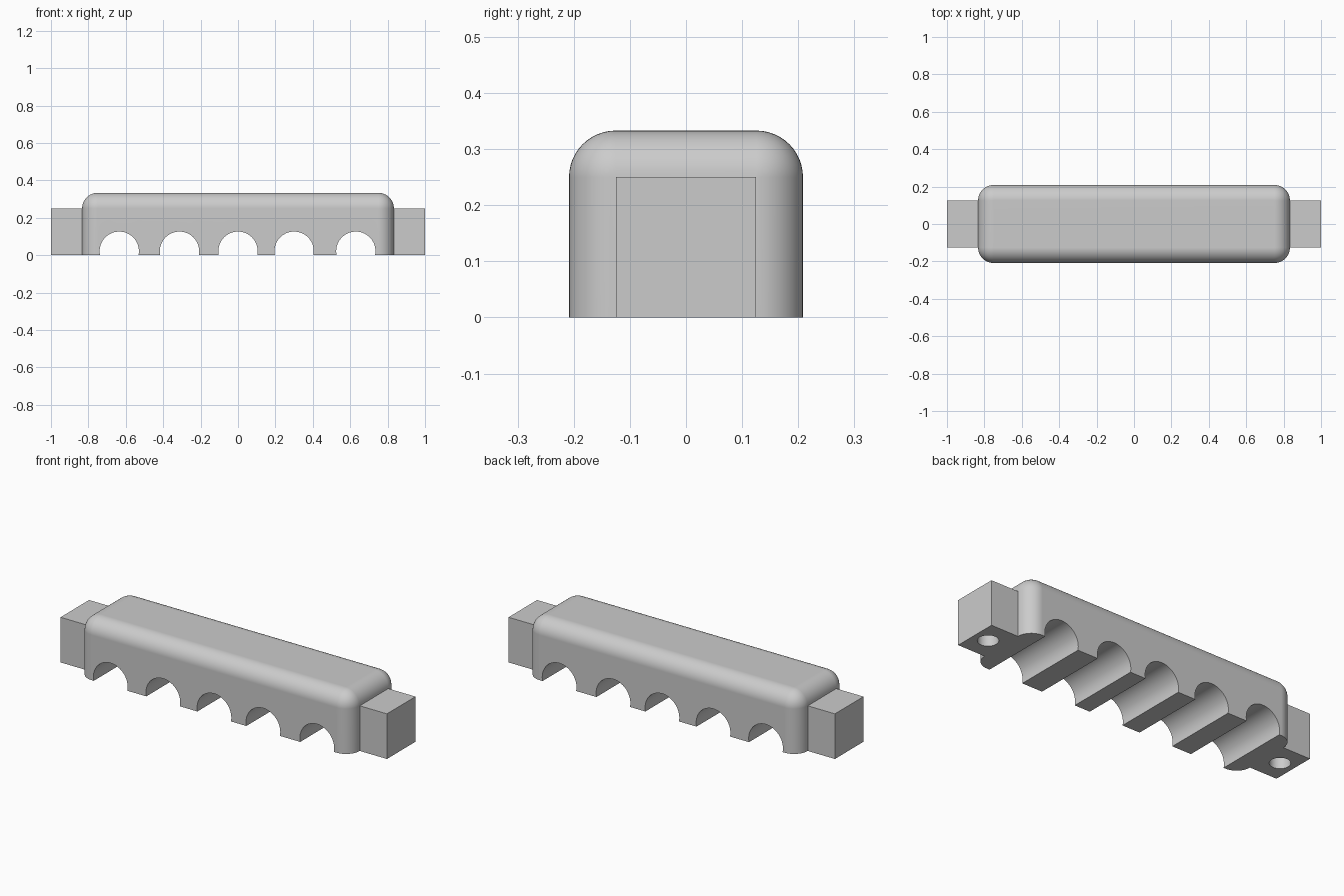
import bpy, bmesh, math
from mathutils import Matrix

default_cube = bpy.data.objects.get("Cube")
if default_cube:
    bpy.data.objects.remove(default_cube, do_unlink=True)

grey = bpy.data.materials.new("light_grey")
grey.use_nodes = True
colour = (0.6, 0.6, 0.6, 1)
grey.diffuse_color = colour
grey.node_tree.nodes["Principled BSDF"].inputs["Base Color"].default_value = colour


def to_object(name, bm):
    mesh = bpy.data.meshes.new(name)
    bm.to_mesh(mesh)
    bm.free()
    mesh.materials.append(grey)
    obj = bpy.data.objects.new(name, mesh)
    bpy.context.collection.objects.link(obj)
    return obj


def block(name, length, width, height, radius=0):
    """Box standing on the ground; radius rounds all but the bottom edges."""
    bm = bmesh.new()
    bmesh.ops.create_cube(bm, size=1, matrix=Matrix.Translation((0, 0, height / 2))
                          @ Matrix.Diagonal((length, width, height, 1)))
    if radius:
        edges = [e for e in bm.edges if max(v.co.z for v in e.verts) > height / 2]
        bmesh.ops.bevel(bm, geom=edges, offset=radius, segments=12,
                        profile=0.5, affect='EDGES', clamp_overlap=False)
    return to_object(name, bm)


def cylinder(name, radius, depth, location, turn=0):
    bm = bmesh.new()
    bmesh.ops.create_cone(bm, cap_ends=True, segments=64, radius1=radius,
                          radius2=radius, depth=depth,
                          matrix=Matrix.Translation(location)
                          @ Matrix.Rotation(turn, 4, 'X'))
    return to_object(name, bm)


def combine(target, tool, operation):
    """Apply a boolean and remove its tool."""
    tool.hide_render = True
    mod = target.modifiers.new(operation.title(), 'BOOLEAN')
    mod.operation, mod.object, mod.solver = operation, tool, 'EXACT'
    bpy.context.view_layer.objects.active = target
    bpy.ops.object.modifier_apply(modifier=mod.name)
    bpy.data.objects.remove(tool, do_unlink=True)


# Rounded body with a bar through it that forms both end tabs
body = block("clamp_body", 1.667, 0.417, 0.333, radius=0.083)
combine(body, block("end_tabs", 2, 0.25, 0.25), 'UNION')

# Arched channels across the underside
for x in (-0.635, -0.313, 0, 0.3, 0.63):
    combine(body, cylinder("channel_cutter", 0.105, 1, (x, 0, 0.021), math.pi / 2),
            'DIFFERENCE')

# Blind screw holes under the tabs
for x in (-0.917, 0.917):
    combine(body, cylinder("screw_hole_cutter", 0.052, 0.4, (x, 0, 0)), 'DIFFERENCE')

# Smooth rounded surfaces, flat planes
bpy.ops.object.select_all(action='DESELECT')
body.select_set(True)
bpy.context.view_layer.objects.active = body
bpy.ops.object.shade_smooth_by_angle(angle=math.radians(30))
weighted = body.modifiers.new("Weighted Normals", 'WEIGHTED_NORMAL')
weighted.keep_sharp = True
